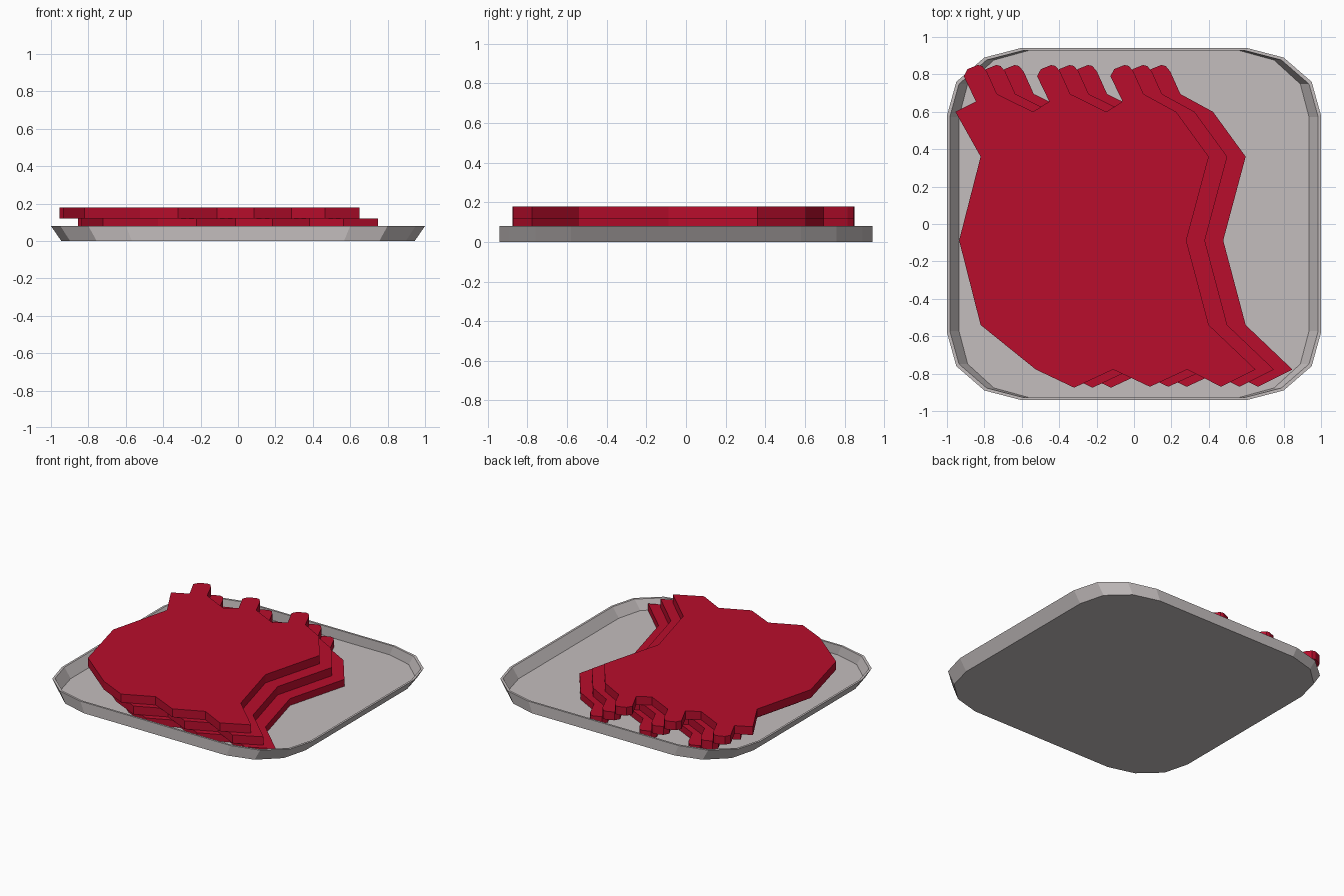
import bpy, bmesh

if "Cube" in bpy.data.objects:
    bpy.data.objects.remove(bpy.data.objects["Cube"])


def material(name, rgb):
    m = bpy.data.materials.new(name)
    m.diffuse_color = (*rgb, 1)
    m.use_nodes = True
    m.node_tree.nodes["Principled BSDF"].inputs["Base Color"].default_value = m.diffuse_color
    return m


def make_object(name, bm, mat):
    bmesh.ops.recalc_face_normals(bm, faces=bm.faces)
    me = bpy.data.meshes.new(name)
    bm.to_mesh(me)
    bm.free()
    me.materials.append(mat)
    ob = bpy.data.objects.new(name, me)
    bpy.context.collection.objects.link(ob)
    return ob


def loft(name, rings, mat):
    """Join equal-length rings in order and cap both ends."""
    bm = bmesh.new()
    loops = [[bm.verts.new(p) for p in ring] for ring in rings]
    for a, b in zip(loops, loops[1:]):
        for i in range(len(a)):
            j = (i + 1) % len(a)
            bm.faces.new((a[i], a[j], b[j], b[i]))
    bm.faces.new(loops[0])
    bm.faces.new(loops[-1])
    return make_object(name, bm, mat)


tray_grey = material("tray grey", (0.55, 0.51, 0.51))
meat_red = material("meat red", (0.48, 0.004, 0.025))

# Tray: rounded rectangle with sloped left and right walls
quarter = [(1.0, 0.58), (0.95, 0.76), (0.80, 0.89), (0.60, 0.942)]
outline = (quarter + [(-x, y) for x, y in reversed(quarter)]
           + [(-x, -y) for x, y in quarter]
           + [(x, -y) for x, y in reversed(quarter)])


def tray_ring(sx, sy, z):
    return [(x * sx, y * sy, z) for x, y in outline]


loft("tray", [tray_ring(0.945, 1, 0), tray_ring(1, 1, 0.08),
              tray_ring(0.985, 0.985, 0.08), tray_ring(0.936, 0.985, 0.01)],
     tray_grey)

# Slice outline: three tabs along the back, zigzag along the front
slice_pts = [(-0.955, 0.60)]
tab = [(-0.845, 0.655), (-0.91, 0.79), (-0.89, 0.828), (-0.835, 0.85),
       (-0.812, 0.845), (-0.787, 0.815), (-0.733, 0.695)]
for k in range(3):
    slice_pts += [(x + 0.392 * k, y) for x, y in tab]
    slice_pts.append((-0.54 + 0.392 * k if k < 2 else 0.225, 0.60))
slice_pts += [(0.40, 0.36), (0.28, -0.088), (0.40, -0.54), (0.65, -0.778),
              (0.465, -0.87), (0.285, -0.778), (0.085, -0.87), (-0.112, -0.778),
              (-0.32, -0.875), (-0.525, -0.778), (-0.82, -0.54),
              (-0.935, -0.088), (-0.82, 0.36)]

# Stack of three slices, each shifted sideways
for i, part in enumerate(("top_slice", "middle_slice", "bottom_slice")):
    z_top = 0.18 - 0.06 * i
    z_low = max(z_top - 0.06, 0.005)
    loft(part, [[(x + 0.0985 * i, y, z) for x, y in slice_pts]
                for z in (z_low, z_top)], meat_red)
